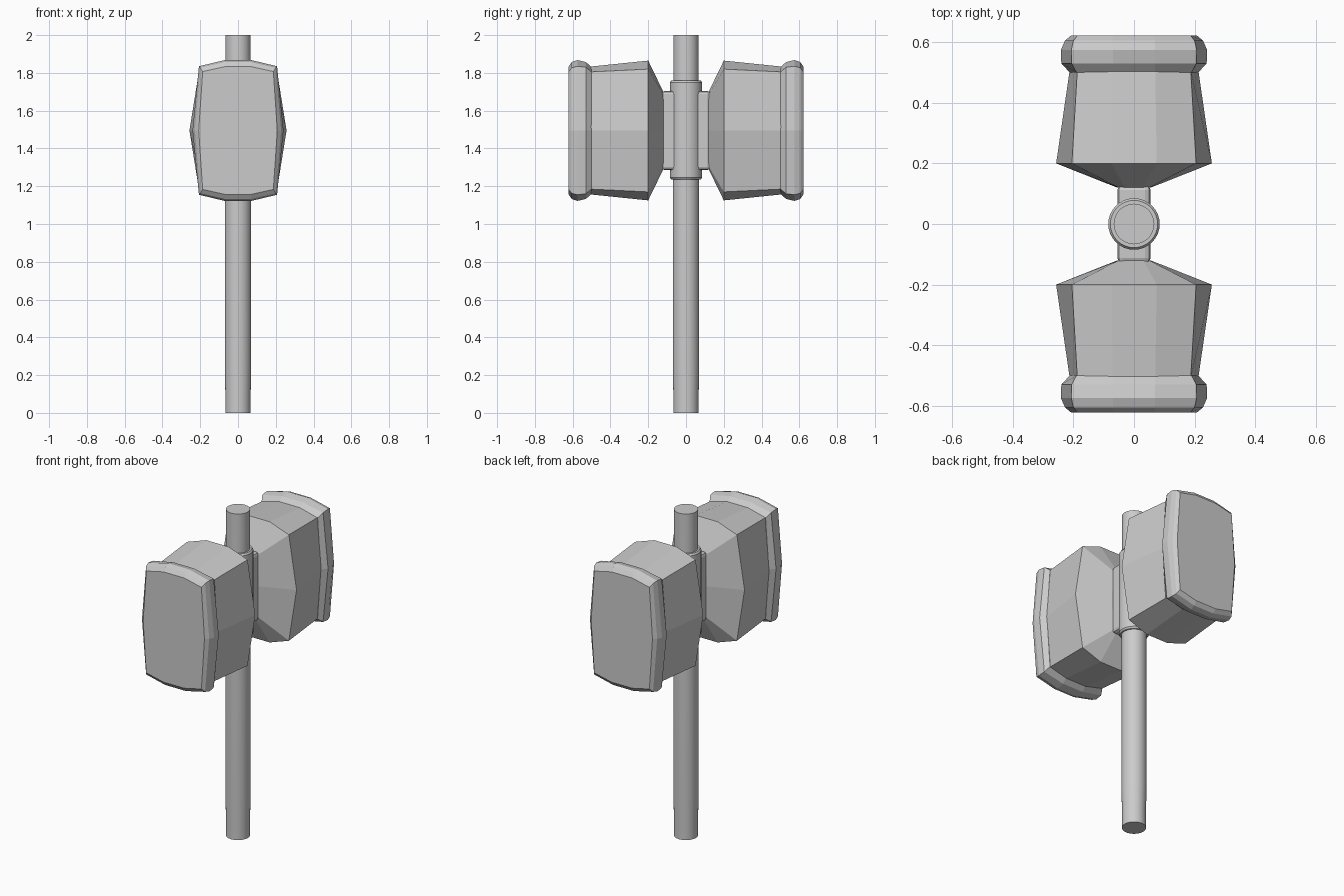
import bpy, bmesh, math

if "Cube" in bpy.data.objects:
    bpy.data.objects.remove(bpy.data.objects["Cube"])

MID_Z = 1.495  # height of the hammer head centre


def finish(name, bm):
    bmesh.ops.recalc_face_normals(bm, faces=bm.faces)
    mesh = bpy.data.meshes.new(name)
    bm.to_mesh(mesh)
    bm.free()
    ob = bpy.data.objects.new(name, mesh)
    bpy.context.collection.objects.link(ob)
    return ob


def loft(bm, rings):
    loops = [[bm.verts.new(p) for p in ring] for ring in rings]
    n = len(loops[0])
    for a, b in zip(loops, loops[1:]):
        for i in range(n):
            j = (i + 1) % n
            bm.faces.new((a[i], a[j], b[j], b[i]))
    bm.faces.new(loops[0])
    bm.faces.new(loops[-1])


def turned(name, profile, sides=32):
    bm = bmesh.new()
    angles = [2 * math.pi * i / sides for i in range(sides)]
    loft(bm, [[(r * math.cos(a), r * math.sin(a), z) for a in angles] for r, z in profile])
    ob = finish(name, bm)
    bpy.ops.object.select_all(action='DESELECT')
    ob.select_set(True)
    bpy.context.view_layer.objects.active = ob
    bpy.ops.object.shade_smooth_by_angle(angle=math.radians(30))
    return ob


def head_ring(y, side, corner_x, corner_z, top_x, top_z):
    # ten-sided barrel section, symmetric in x and about MID_Z
    right = [(top_x, -top_z), (corner_x, -corner_z), (side, 0),
             (corner_x, corner_z), (top_x, top_z)]
    pts = right + [(-x, z) for x, z in reversed(right)]
    return [(x, y, MID_Z + z) for x, z in pts]


def head_part(name, sections):
    bm = bmesh.new()
    loft(bm, [head_ring(*s) for s in sections])
    ob = finish(name, bm)
    mirror = ob.modifiers.new("both_ends", 'MIRROR')
    mirror.use_axis = (False, True, False)
    return ob


# Handle and the collar around it
turned("handle", [(0.067, 0), (0.067, 0.10), (0.07, 0.25), (0.07, 1.24), (0.067, 1.76), (0.067, 2.0)])
turned("collar", [(0.078, 1.235), (0.085, 1.245), (0.085, 1.75), (0.078, 1.76)])

# Neck block joining both heads through the collar
bm = bmesh.new()
bmesh.ops.create_cube(bm, size=1)
for v in bm.verts:
    v.co = (v.co.x * 0.11, v.co.y * 0.26, v.co.z * 0.42 + MID_Z)
neck = finish("neck", bm)
bevel = neck.modifiers.new("soft_edges", 'BEVEL')
bevel.width = 0.018
bevel.segments = 2

# Tapered heads
head_part("hammer_head", [
    (0.12, 0.055, 0.050, 0.190, 0.030, 0.205),
    (0.20, 0.257, 0.205, 0.325, 0.075, 0.370),
    (0.51, 0.212, 0.187, 0.310, 0.070, 0.338),
])

# Bulging striking rims
head_part("striking_rim", [
    (0.500, 0.212, 0.190, 0.310, 0.070, 0.336),
    (0.530, 0.240, 0.206, 0.335, 0.070, 0.362),
    (0.575, 0.241, 0.207, 0.340, 0.070, 0.373),
    (0.605, 0.228, 0.200, 0.332, 0.070, 0.362),
    (0.622, 0.208, 0.187, 0.312, 0.070, 0.338),
])
